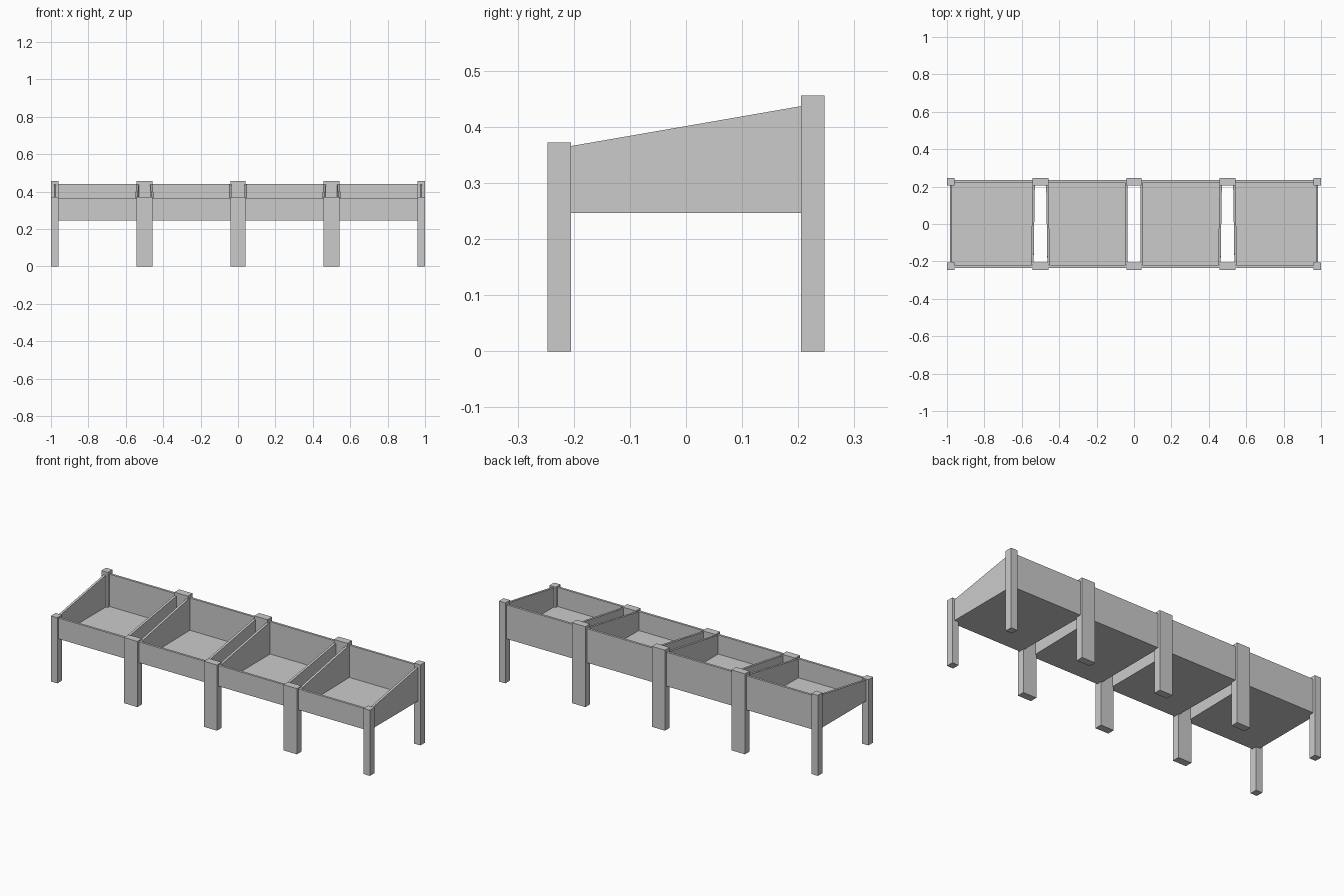
import bpy, bmesh

if "Cube" in bpy.data.objects:
    bpy.data.objects.remove(bpy.data.objects["Cube"])

BASE = 0.247          # underside of the troughs
LEG_IN, LEG_OUT = 0.205, 0.247
T = 0.013             # board thickness


def box(name, x0, x1, y0, y1, z0, z1):
    return prism(name, [(x0, y0), (x1, y0), (x1, y1), (x0, y1)], z0, [z1] * 4)


def prism(name, plan, z0, tops):
    """Four-sided plan raised from z0 to a top height per corner."""
    bm = bmesh.new()
    lo = [bm.verts.new((x, y, z0)) for x, y in plan]
    hi = [bm.verts.new((x, y, z)) for (x, y), z in zip(plan, tops)]
    bm.faces.new(lo[::-1])
    bm.faces.new(hi)
    for i in range(4):
        j = (i + 1) % 4
        bm.faces.new((lo[i], lo[j], hi[j], hi[i]))
    bmesh.ops.recalc_face_normals(bm, faces=bm.faces[:])
    me = bpy.data.meshes.new(name)
    bm.to_mesh(me)
    bm.free()
    ob = bpy.data.objects.new(name, me)
    bpy.context.collection.objects.link(ob)
    return ob


# Legs: narrow at the ends, wide where two troughs meet
for cx, half in [(-0.98, 0.02), (-0.5, 0.042), (0, 0.041), (0.5, 0.042), (0.98, 0.02)]:
    box("front_leg", cx - half, cx + half, -LEG_OUT, -LEG_IN, 0, 0.372)
    box("back_leg", cx - half, cx + half, LEG_IN, LEG_OUT, 0, 0.456)

# Each trough: outer x of left and right sides, at the front and at the back
bays = [((-0.985, -0.985), (-0.537, -0.530)),
        ((-0.463, -0.470), (-0.034, -0.034)),
        ((0.034, 0.034), (0.463, 0.470)),
        ((0.537, 0.530), (0.985, 0.985))]
for (lf, lb), (rf, rb) in bays:
    # Front and back boards
    box("front_board", lf, rf, -0.234, -0.234 + T, BASE, 0.365)
    box("back_board", lb, rb, 0.234 - T, 0.234, BASE, 0.44)
    # Sloping side boards
    for name, f, b, t in [("left_side_board", lf, lb, T), ("right_side_board", rf, rb, -T)]:
        y = 0.222
        prism(name, [(f, -y), (f + t, -y), (b + t, y), (b, y)],
              BASE, [0.363, 0.363, 0.44, 0.44])
    # Floor
    y = 0.2335
    prism("trough_floor", [(lf, -y), (rf, -y), (rb, y), (lb, y)], BASE, [BASE + 0.01] * 4)
